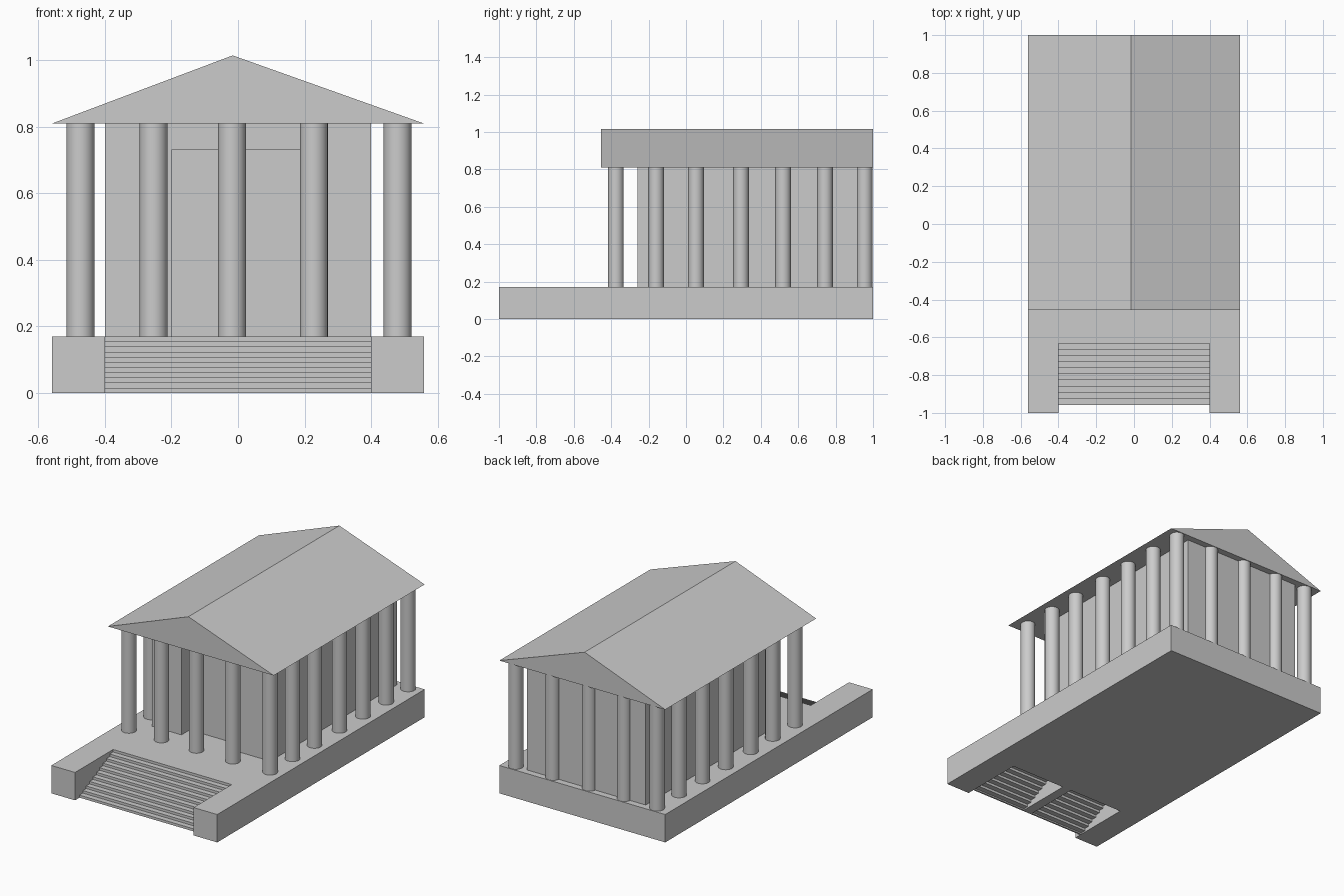
import bpy, bmesh
from mathutils import Vector

if "Cube" in bpy.data.objects:
    bpy.data.objects.remove(bpy.data.objects["Cube"])

BASE_TOP, EAVE, PEAK = 0.17, 0.81, 1.015


def prism(name, profile, axis, lo, hi):
    """Extrude a 2D profile along an axis ('x': yz, 'y': xz, 'z': xy)."""
    def place(a, b):
        return {'x': (lo, a, b), 'y': (a, lo, b), 'z': (a, b, lo)}[axis]
    bm = bmesh.new()
    face = bm.faces.new([bm.verts.new(place(a, b)) for a, b in profile])
    out = bmesh.ops.extrude_face_region(bm, geom=[face])
    shift = Vector([hi - lo if c == axis else 0 for c in 'xyz'])
    bmesh.ops.translate(bm, vec=shift, verts=[v for v in out['geom']
                        if isinstance(v, bmesh.types.BMVert)])
    bmesh.ops.recalc_face_normals(bm, faces=bm.faces)
    mesh = bpy.data.meshes.new(name)
    bm.to_mesh(mesh)
    bm.free()
    ob = bpy.data.objects.new(name, mesh)
    bpy.context.collection.objects.link(ob)
    return ob


def box(name, x0, x1, y0, y1, z0, z1):
    return prism(name, [(x0, y0), (x1, y0), (x1, y1), (x0, y1)], 'z', z0, z1)


def column(x, y):
    bpy.ops.mesh.primitive_cylinder_add(
        vertices=32, radius=0.042, depth=EAVE - BASE_TOP,
        location=(x, y, (EAVE + BASE_TOP) / 2))
    bpy.context.object.name = "column"
    bpy.ops.object.shade_smooth_by_angle()


# Platform with a notch for the stairs
prism("platform", [(-0.56, -1), (-0.4, -1), (-0.4, -0.6), (0.4, -0.6),
                   (0.4, -1), (0.56, -1), (0.56, 1), (-0.56, 1)],
      'z', 0, BASE_TOP)

# Thin folded stairs, open underneath
steps, y_front, y_back = 11, -0.957, -0.6
run, rise = (y_back - y_front) / steps, BASE_TOP / steps
upper = [(y_front, 0)]
for i in range(steps):
    upper += [(y_front + i * run, (i + 1) * rise),
              (y_front + (i + 1) * run, (i + 1) * rise)]
lower = [(min(y + 0.01, y_back), max(z - 0.007, 0)) for y, z in upper]
prism("stairs", upper + lower[::-1], 'x', -0.4, 0.4)

# Central support under the stairs
prism("stair_support", lower + [(y_back, 0)], 'x', -0.03, 0.03)

# Inner hall with a recessed doorway
hall = box("hall", -0.4, 0.4, -0.26, 0.96, BASE_TOP, EAVE)
cutter = box("door_cutter", -0.2, 0.2, -0.4, -0.18, 0.1, 0.73)
cutter.hide_render = True
cutter.hide_set(True)
cut = hall.modifiers.new("doorway", 'BOOLEAN')
cut.operation, cut.solver, cut.object = 'DIFFERENCE', 'EXACT', cutter

# Columns around the hall
col_x = [-0.474, -0.254, -0.018, 0.228, 0.48]
col_y = [-0.375, -0.16, 0.053, 0.294, 0.519, 0.743, 0.955]
for x in col_x:
    for y in col_y:
        if x in (col_x[0], col_x[-1]) or y in (col_y[0], col_y[-1]):
            column(x, y)

# Gabled roof
prism("roof", [(-0.56, EAVE), (0.56, EAVE), (-0.016, PEAK)], 'y', -0.455, 1)
